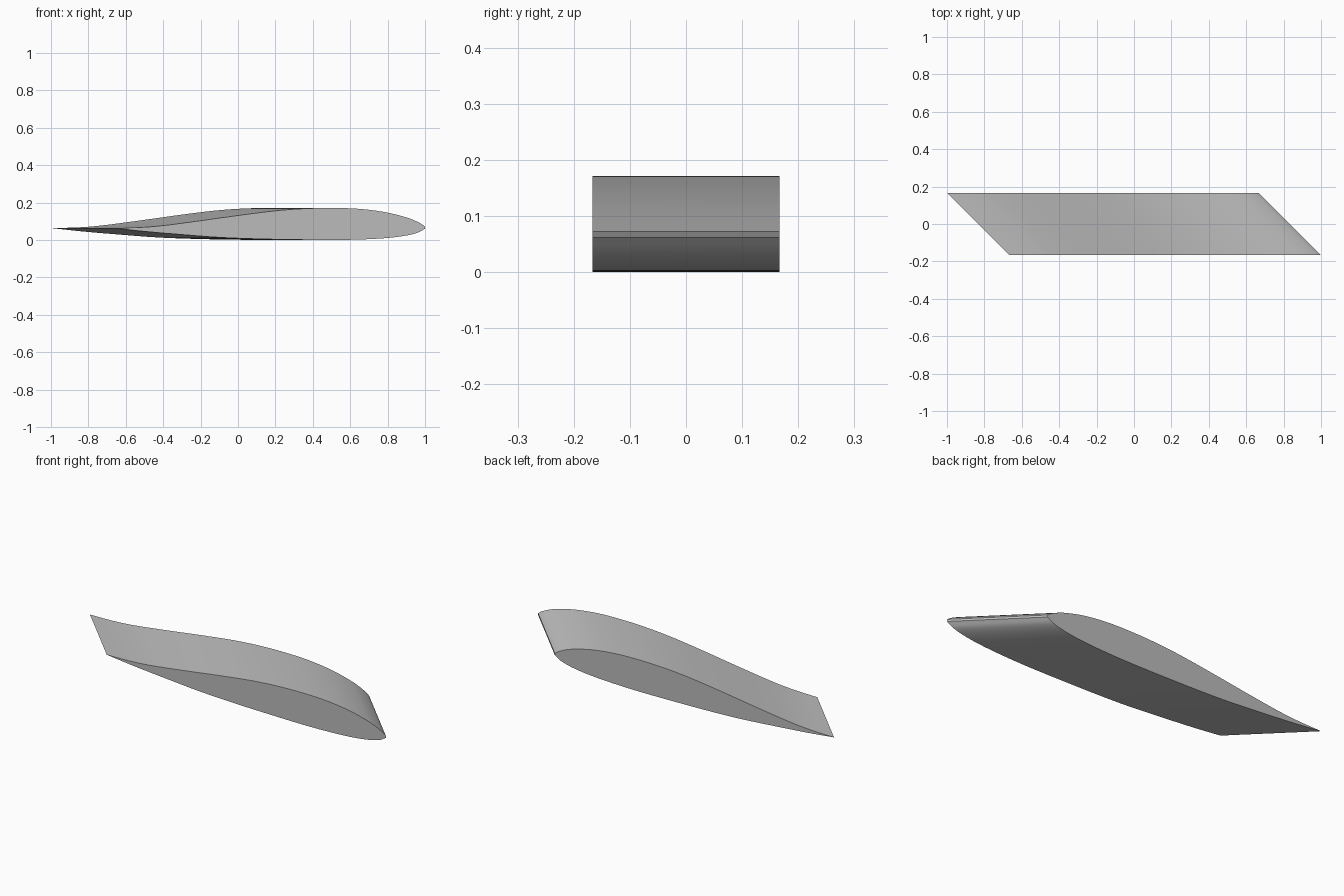
import bpy
import bmesh
import math
from mathutils import Vector

cube = bpy.data.objects.get("Cube")
if cube:
    bpy.data.objects.remove(cube, do_unlink=True)

HALF_SPAN = 0.167   # the section is extruded along y and swept back 45 degrees
STEPS = 5           # subdivisions between profile points

# Section at the front tip, as (x, z), both from trailing edge to nose
UPPER = [(-0.667, 0.064), (-0.53, 0.067), (-0.40, 0.077), (-0.20, 0.103), (0.0, 0.131),
         (0.20, 0.156), (0.36, 0.168), (0.50, 0.171), (0.64, 0.167), (0.78, 0.150),
         (0.90, 0.121), (0.97, 0.092), (1.0, 0.072)]
LOWER = [(-0.667, 0.064), (-0.50, 0.046), (-0.30, 0.029), (-0.10, 0.014), (0.10, 0.006),
         (0.30, 0.002), (0.50, 0.0), (0.66, 0.003), (0.79, 0.010), (0.89, 0.022),
         (0.96, 0.039), (1.0, 0.061)]


def smooth_path(points):
    """Catmull-Rom curve through the points."""
    p = [Vector(q) for q in points]
    p = [2 * p[0] - p[1]] + p + [2 * p[-1] - p[-2]]
    path = []
    for a, b, c, d in zip(p, p[1:], p[2:], p[3:]):
        for i in range(STEPS):
            t = i / STEPS
            path.append(b + 0.5 * t * ((c - a) + t * ((2 * a - 5 * b + 4 * c - d)
                                                     + t * (3 * b - a - 3 * c + d))))
    return path + [p[-2]]


# Closed outline: over the top to the nose, back along the underside
outline = smooth_path(UPPER) + smooth_path(LOWER)[:0:-1]

# Swept wing: end cap extruded and sheared to the far tip
bm = bmesh.new()
front = [bm.verts.new((q.x, -HALF_SPAN, max(q.y, 0))) for q in outline]
cap = bm.faces.new(front)
result = bmesh.ops.extrude_face_region(bm, geom=[cap], use_keep_orig=True)
back = [g for g in result["geom"] if isinstance(g, bmesh.types.BMVert)]
bmesh.ops.translate(bm, verts=back, vec=(-2 * HALF_SPAN, 2 * HALF_SPAN, 0))
bmesh.ops.recalc_face_normals(bm, faces=bm.faces)

mesh = bpy.data.meshes.new("wing_section")
bm.to_mesh(mesh)
bm.free()
wing = bpy.data.objects.new("wing_section", mesh)
bpy.context.collection.objects.link(wing)

# Plain grey
grey = bpy.data.materials.new("light_grey")
grey.use_nodes = True
colour = (0.5, 0.5, 0.5, 1)
grey.diffuse_color = colour
grey.node_tree.nodes["Principled BSDF"].inputs["Base Color"].default_value = colour
mesh.materials.append(grey)

# Smooth skin, sharp tips and trailing edge
bpy.ops.object.select_all(action="DESELECT")
wing.select_set(True)
bpy.context.view_layer.objects.active = wing
bpy.ops.object.shade_smooth_by_angle(angle=math.radians(30))
